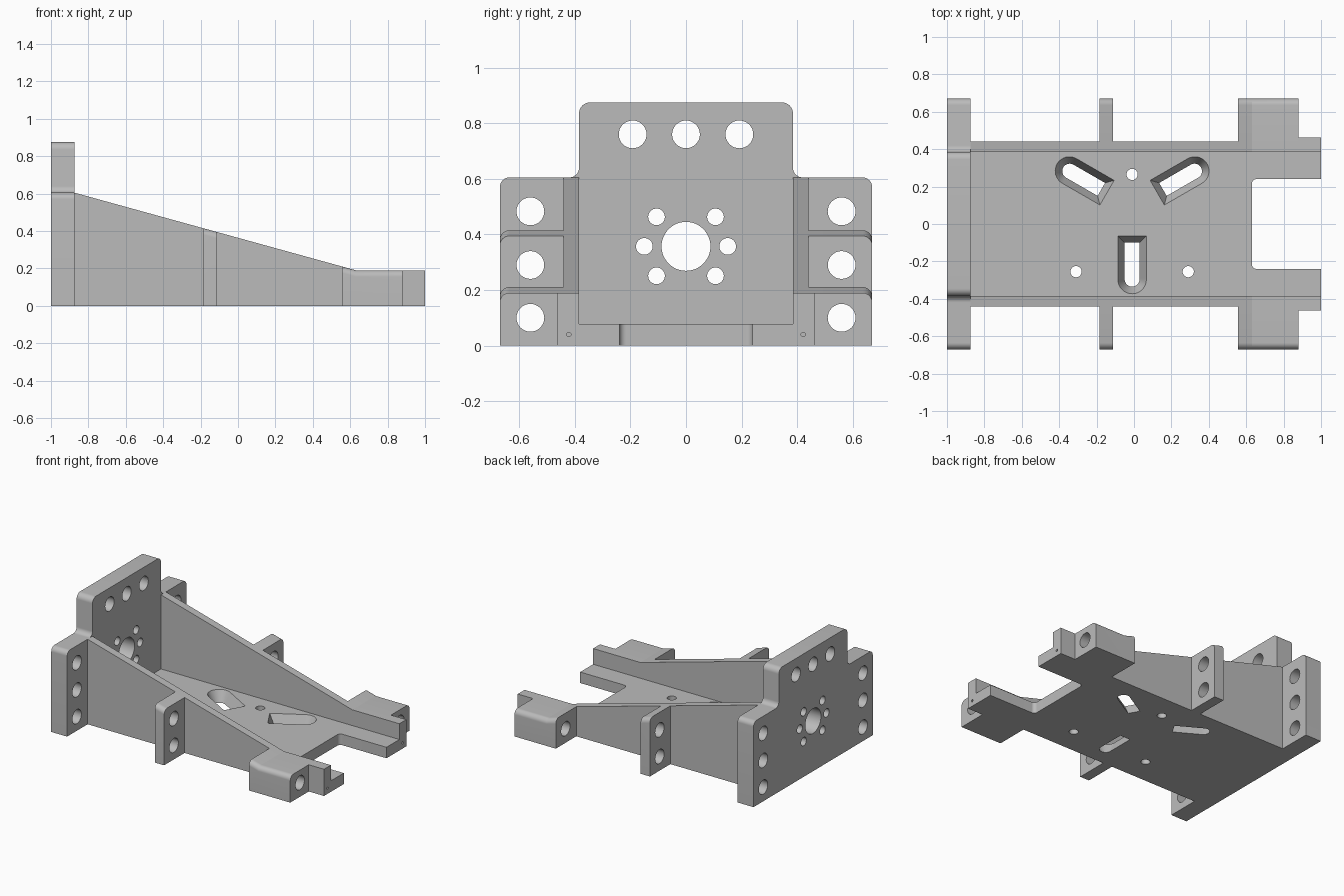
import bpy, bmesh, math
from mathutils import Vector

if "Cube" in bpy.data.objects:
    bpy.data.objects.remove(bpy.data.objects["Cube"], do_unlink=True)

grey = bpy.data.materials.new("machined_grey")
grey.use_nodes = True
COLOR = (0.5, 0.5, 0.5, 1)
grey.diffuse_color = COLOR
grey.node_tree.nodes["Principled BSDF"].inputs["Base Color"].default_value = COLOR

# Main dimensions
BACK, PLATE, TIP = -1.0, -0.875, 1.0
WALL_IN, WALL_OUT, LUG_OUT = 0.385, 0.44, 0.67
FLOOR, LOW, HIGH, RAMP_END = 0.078, 0.19, 0.605, 0.63
BOLT_Y, BOLT_R, BOLT_Z = 0.56, 0.05, (0.1, 0.29, 0.483)


def ramp(x):
    """Height of the sloping top edge at x."""
    t = min(1, max(0, (x - PLATE) / (RAMP_END - PLATE)))
    return HIGH + (LOW - HIGH) * t


def rounded(corners, steps=10):
    """Outline from (u, v, radius) corners, filleted where radius > 0."""
    out = []
    for i, (u, v, r) in enumerate(corners):
        p = Vector((u, v))
        if not r:
            out.append(p)
            continue
        a = (Vector(corners[i - 1][:2]) - p).normalized()
        b = (Vector(corners[(i + 1) % len(corners)][:2]) - p).normalized()
        half = a.angle(b) / 2
        c = p + (a + b).normalized() * r / math.sin(half)
        start = p + a * r / math.tan(half) - c
        end = p + b * r / math.tan(half) - c
        a0 = math.atan2(start.y, start.x)
        turn = math.remainder(math.atan2(end.y, end.x) - a0, math.tau)
        for k in range(steps + 1):
            t = a0 + turn * k / steps
            out.append(c + r * Vector((math.cos(t), math.sin(t))))
    return out


def circle(u, v, r, n=32):
    return [Vector((u + r * math.cos(math.tau * k / n), v + r * math.sin(math.tau * k / n)))
            for k in range(n)]


def place(outline, axis, d):
    """Lift a 2D outline into the plane at distance d along axis."""
    lift = {"x": lambda p: (d, p[0], p[1]),
            "y": lambda p: (p[0], d, p[1]),
            "z": lambda p: (p[0], p[1], d)}[axis]
    return [lift(p) for p in outline]


def prism(outline, axis, lo, hi):
    return [place(outline, axis, lo), place(outline, axis, hi)]


def loft(name, solids):
    """One object holding closed solids, each skinned over a list of rings."""
    bm = bmesh.new()
    for rings in solids:
        loops = [[bm.verts.new(p) for p in ring] for ring in rings]
        for a, b in zip(loops, loops[1:]):
            for k in range(len(a)):
                j = (k + 1) % len(a)
                bm.faces.new((a[k], a[j], b[j], b[k]))
        bm.faces.new(loops[0])
        bm.faces.new(loops[-1])
    bmesh.ops.recalc_face_normals(bm, faces=bm.faces)
    mesh = bpy.data.meshes.new(name)
    bm.to_mesh(mesh)
    bm.free()
    mesh.materials.append(grey)
    obj = bpy.data.objects.new(name, mesh)
    bpy.context.collection.objects.link(obj)
    return obj


def part(name, rings, cuts=()):
    """Solid part with optional cutter solids subtracted."""
    obj = loft(name, [rings])
    bpy.ops.object.select_all(action="DESELECT")
    bpy.context.view_layer.objects.active = obj
    obj.select_set(True)
    if cuts:
        cutter = loft(name + "_cutter", cuts)
        cutter.hide_render = True
        mod = obj.modifiers.new("holes", "BOOLEAN")
        mod.operation, mod.solver, mod.object = "DIFFERENCE", "EXACT", cutter
        bpy.ops.object.modifier_apply(modifier=mod.name)
        bpy.data.objects.remove(cutter, do_unlink=True)
    bpy.ops.object.shade_smooth_by_angle(angle=math.radians(12))
    return obj


def bolt_holes(count, side, lo, hi):
    return [prism(circle(side * BOLT_Y, z, BOLT_R), "x", lo - 0.05, hi + 0.05)
            for z in BOLT_Z[:count]]


# Upright end plate: stepped outline, bolt rows, motor bore and its ring of screws
half = [(LUG_OUT, 0, 0), (LUG_OUT, HIGH, 0.035), (WALL_IN, HIGH, 0.035), (WALL_IN, 0.875, 0.04)]
outline = rounded(half + [(-y, z, r) for y, z, r in reversed(half)])
bores = [circle(y, 0.76, BOLT_R) for y in (-0.192, 0, 0.192)] + [circle(0, 0.357, 0.088, 48)]
for deg in (0, 45, 135, 180, 225, 315):
    a = math.radians(deg)
    bores.append(circle(0.15 * math.cos(a), 0.357 + 0.15 * math.sin(a), 0.03))
cuts = [prism(b, "x", BACK - 0.05, PLATE + 0.05) for b in bores]
for side in (1, -1):
    cuts += bolt_holes(3, side, BACK, PLATE)
part("end_plate", prism(outline, "x", BACK, PLATE), cuts)

# Floor with forked end, pin holes and three tapered slots
half = [(PLATE, WALL_IN, 0), (TIP, WALL_IN, 0), (TIP, 0.24, 0), (RAMP_END, 0.24, 0.025)]
outline = rounded(half + [(x, -y, r) for x, y, r in reversed(half)])
cuts = [prism(circle(x, y, 0.03), "z", -0.05, FLOOR + 0.05)
        for x, y in ((-0.01, 0.265), (-0.31, -0.255), (0.29, -0.255))]


def slot(deg, start, centre, r):
    """Radial slot outline: flat inner end, round outer end."""
    a = math.radians(deg)
    d, n = Vector((math.cos(a), math.sin(a))), Vector((-math.sin(a), math.cos(a)))
    local = [(start, r), (start, -r)]
    local += [(centre + r * math.sin(t), -r * math.cos(t))
              for t in (math.pi * k / 20 for k in range(21))]
    return [Vector((-0.01, 0.09)) + d * u + n * v for u, v in local]


for deg in (30, 150, 270):
    narrow, wide = slot(deg, 0.19, 0.385, 0.04), slot(deg, 0.155, 0.387, 0.076)
    cuts.append([place(narrow, "z", -0.05), place(narrow, "z", 0.0),
                 place(wide, "z", FLOOR), place(wide, "z", FLOOR + 0.05)])
part("floor", prism(outline, "z", 0, FLOOR), cuts)


def lug(side, x):
    """Ring of an outer lug at x, following the sloping top."""
    top = ramp(x)
    return place(rounded([(side * WALL_OUT, 0, 0), (side * LUG_OUT, 0, 0),
                          (side * LUG_OUT, top, 0.035), (side * WALL_OUT, top, 0)]), "x", x)


for side, label in ((-1, "front"), (1, "back")):
    # Sloping side wall
    wall = [(PLATE, 0), (0.88, 0), (0.88, LOW), (RAMP_END, LOW), (PLATE, HIGH)]
    part(label + "_side_wall", prism(wall, "y", side * WALL_IN, side * WALL_OUT))
    # Thicker wall end with a small pin hole
    end = [(side * y, z) for y, z in ((WALL_IN, 0), (0.462, 0), (0.462, LOW), (WALL_IN, LOW))]
    part(label + "_wall_end", prism(end, "x", 0.88, TIP),
         [prism(circle(side * 0.422, 0.04, 0.008, 16), "x", 0.92, TIP + 0.05)])
    # Middle rib with two bolt holes
    part(label + "_middle_rib", [lug(side, x) for x in (-0.185, -0.112)],
         bolt_holes(2, side, -0.185, -0.112))
    # Low mounting block with one bolt hole
    part(label + "_mounting_block", [lug(side, x) for x in (0.555, RAMP_END, 0.88)],
         bolt_holes(1, side, 0.555, 0.88))
